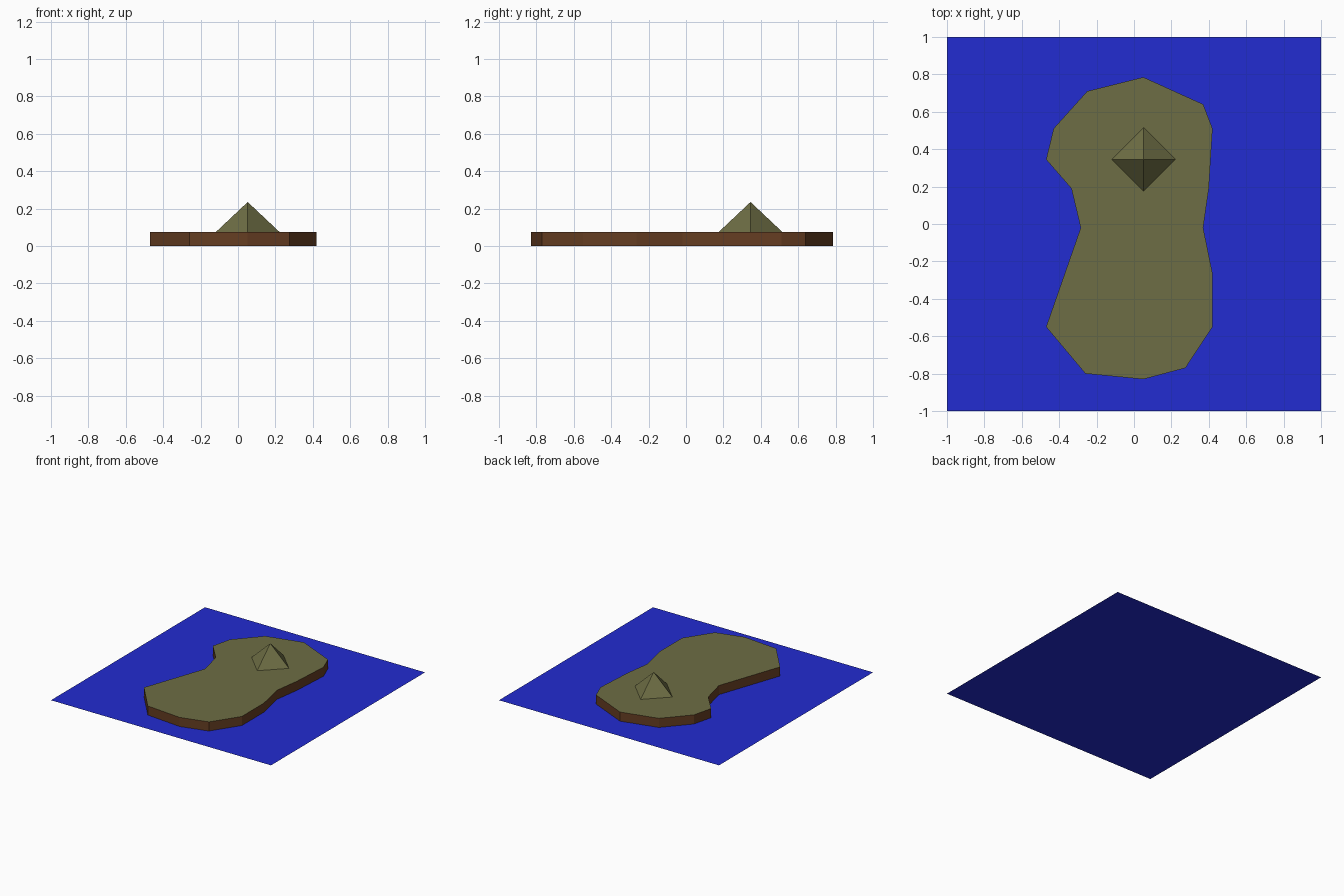
import bpy, bmesh, math

if "Cube" in bpy.data.objects:
    bpy.data.objects.remove(bpy.data.objects["Cube"])


def material(name, rgb):
    m = bpy.data.materials.new(name)
    m.diffuse_color = (*rgb, 1)
    m.use_nodes = True
    m.node_tree.nodes["Principled BSDF"].inputs["Base Color"].default_value = m.diffuse_color
    return m


def make_object(name, bm, *mats):
    me = bpy.data.meshes.new(name)
    bm.to_mesh(me)
    bm.free()
    for m in mats:
        me.materials.append(m)
    ob = bpy.data.objects.new(name, me)
    bpy.context.collection.objects.link(ob)


water = material("water blue", (0.016, 0.025, 0.64))
grass = material("olive grass", (0.155, 0.155, 0.058))
earth = material("brown earth", (0.13, 0.047, 0.016))

# Flat square of water
bm = bmesh.new()
bmesh.ops.create_grid(bm, x_segments=1, y_segments=1, size=1)
make_object("water", bm, water)

# Island: shoreline extruded up, grassy top, earth sides, open underneath
HEIGHT = 0.075
shore = [(0.05, 0.785), (-0.25, 0.71), (-0.43, 0.51), (-0.47, 0.345),
         (-0.335, 0.19), (-0.285, -0.02), (-0.47, -0.55), (-0.26, -0.80),
         (0.05, -0.83), (0.275, -0.77), (0.42, -0.55), (0.42, -0.265),
         (0.37, -0.02), (0.40, 0.19), (0.42, 0.51), (0.37, 0.64)]
bm = bmesh.new()
low = [bm.verts.new((x, y, 0)) for x, y in shore]
high = [bm.verts.new((x, y, HEIGHT)) for x, y in shore]
bm.faces.new(high)
for i in range(len(shore)):
    j = (i + 1) % len(shore)
    bm.faces.new((low[i], low[j], high[j], high[i])).material_index = 1
make_object("island", bm, grass, earth)

# Four-sided hill with its corners on the axes
bm = bmesh.new()
bmesh.ops.create_cone(bm, cap_ends=False, segments=4, radius1=0.17, radius2=0, depth=0.16)
bmesh.ops.remove_doubles(bm, verts=bm.verts, dist=1e-4)
bmesh.ops.translate(bm, verts=bm.verts, vec=(0.052, 0.345, HEIGHT + 0.08))
make_object("hill", bm, grass)
